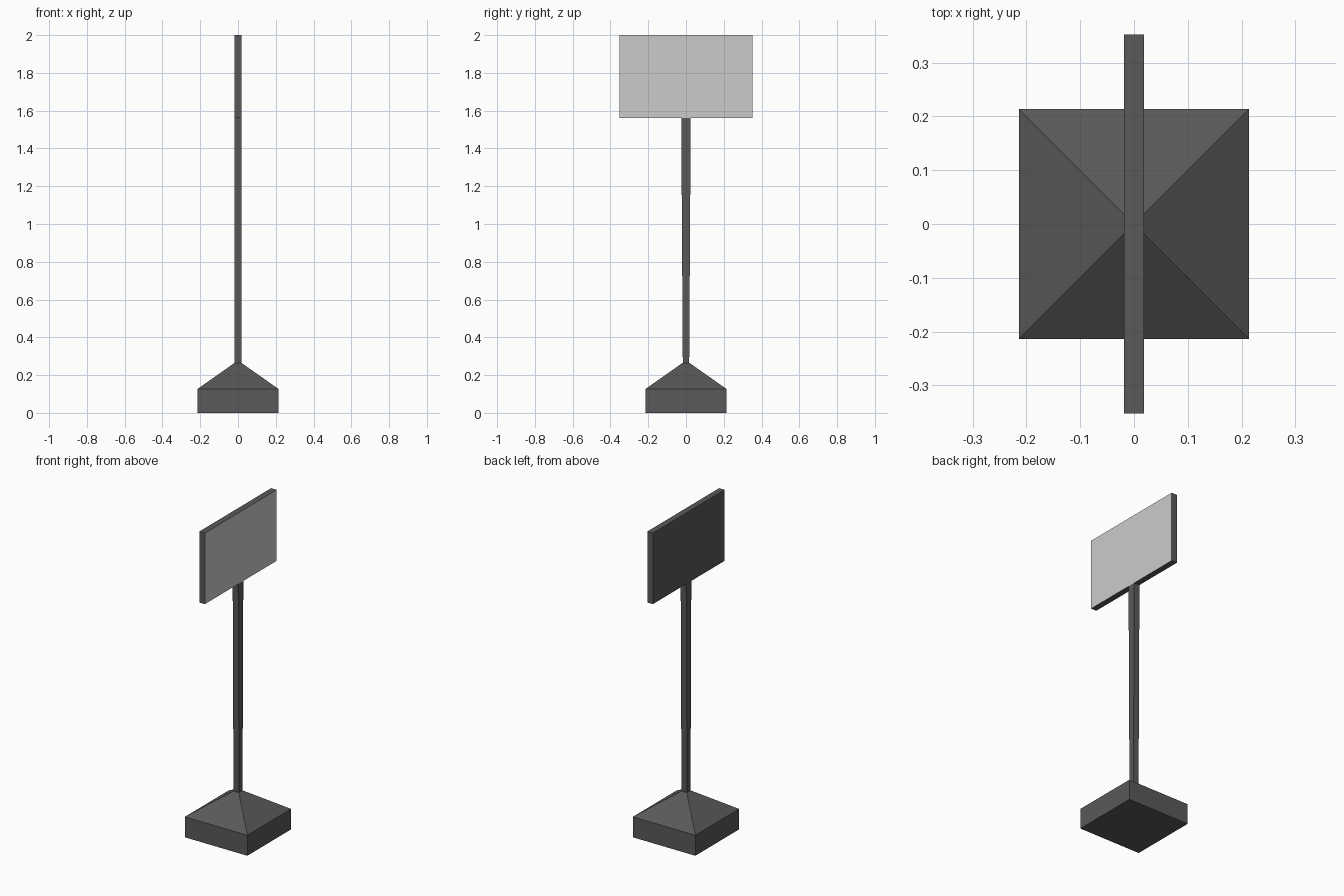
import bpy, bmesh

if "Cube" in bpy.data.objects:
    bpy.data.objects.remove(bpy.data.objects["Cube"])

dark = bpy.data.materials.new("dark_grey")
dark.diffuse_color = (0.1, 0.1, 0.1, 1)
dark.use_nodes = True
dark.node_tree.nodes["Principled BSDF"].inputs["Base Color"].default_value = dark.diffuse_color
light = bpy.data.materials.new("light_grey")
light.diffuse_color = (0.6, 0.6, 0.6, 1)
light.use_nodes = True
light.node_tree.nodes["Principled BSDF"].inputs["Base Color"].default_value = light.diffuse_color


def stacked_rings(name, rings):
    """Loft rectangular rings given as (half x, half y, z), capped at both ends."""
    bm = bmesh.new()
    loops = [[bm.verts.new((sx * hx, sy * hy, z))
              for sx, sy in ((-1, -1), (1, -1), (1, 1), (-1, 1))]
             for hx, hy, z in rings]
    for a, b in zip(loops, loops[1:]):
        for i in range(4):
            j = (i + 1) % 4
            bm.faces.new((a[i], a[j], b[j], b[i]))
    bm.faces.new(loops[0][::-1])
    bm.faces.new(loops[-1])
    mesh = bpy.data.meshes.new(name)
    bm.to_mesh(mesh)
    bm.free()
    mesh.materials.append(dark)
    obj = bpy.data.objects.new(name, mesh)
    bpy.context.collection.objects.link(obj)
    return obj


# Weighted foot with sloped top
stacked_rings("base", [(0.214, 0.214, 0), (0.214, 0.214, 0.127), (0.019, 0.019, 0.264)])

# Post, widening slightly in y towards the sign
stacked_rings("post", [(0.019, 0.017, 0.262), (0.019, 0.025, 1.56)])

# Sign board with a light panel on its +x side
sign = stacked_rings("sign_board", [(0.019, 0.352, 1.56), (0.019, 0.352, 2.0)])
sign.data.materials.append(light)
for face in sign.data.polygons:
    if face.normal.x > 0.9:
        face.material_index = 1
